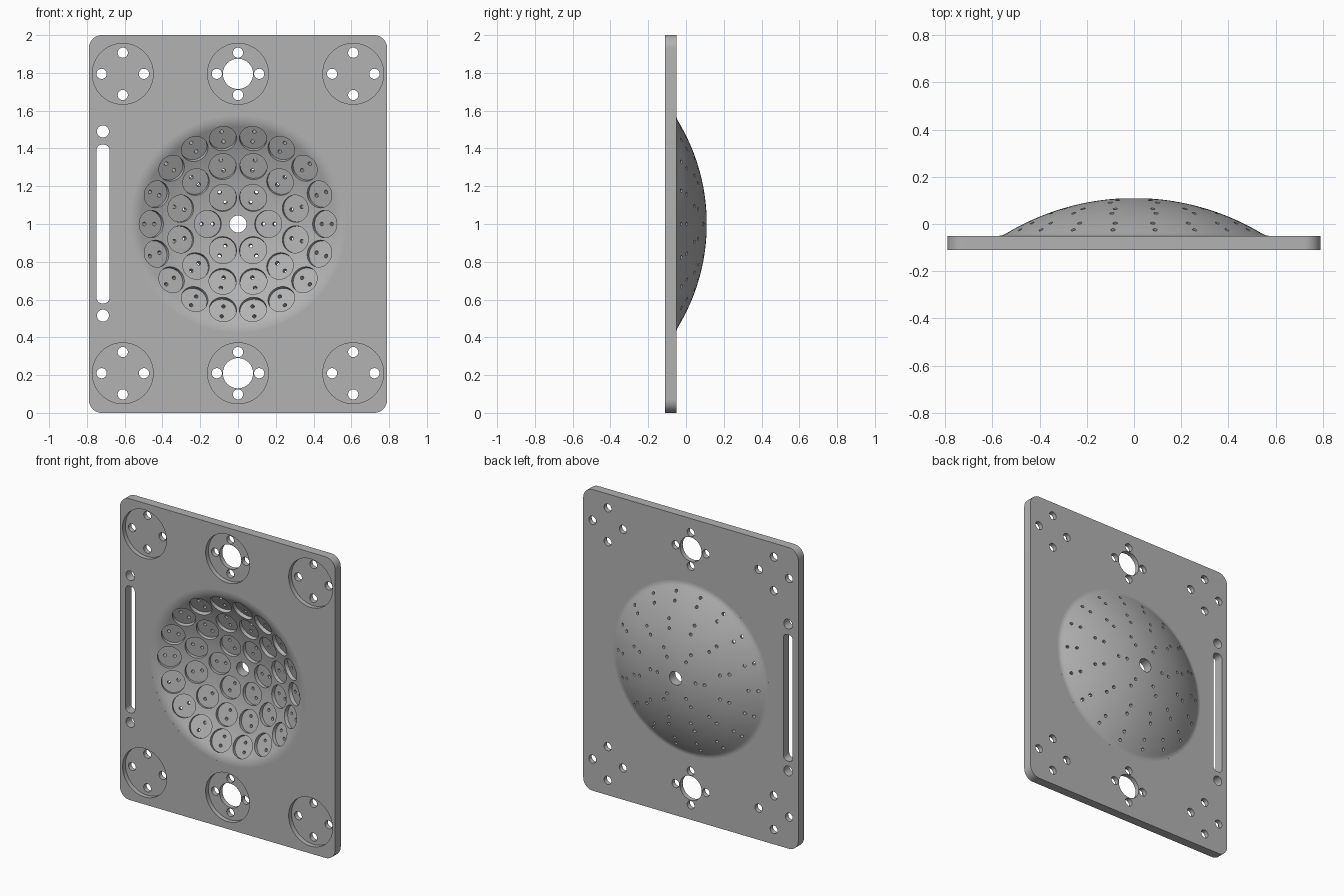
import bpy, bmesh
from math import sin, cos, asin, sqrt, pi, radians
from mathutils import Matrix, Vector

if "Cube" in bpy.data.objects:
    bpy.data.objects.remove(bpy.data.objects["Cube"], do_unlink=True)

FRONT, BACK = -0.11, -0.05        # plate faces
MID_Z = 1.0
CURVE_Y = -0.943                  # centre of the dish sphere
R_OUT, R_IN = 1.053, 0.993

grey = bpy.data.materials.new("plain grey")
grey.use_nodes = True
COLOUR = (0.45, 0.45, 0.45, 1)
grey.diffuse_color = COLOUR
grey.node_tree.nodes["Principled BSDF"].inputs["Base Color"].default_value = COLOUR


def finish(bm, name):
    bmesh.ops.recalc_face_normals(bm, faces=bm.faces)
    mesh = bpy.data.meshes.new(name)
    bm.to_mesh(mesh)
    bm.free()
    mesh.materials.append(grey)
    obj = bpy.data.objects.new(name, mesh)
    bpy.context.collection.objects.link(obj)
    return obj


def combine(target, tool, operation):
    """Apply a boolean and throw the tool away."""
    tool.hide_render = True
    mod = target.modifiers.new("cut", "BOOLEAN")
    mod.operation, mod.solver, mod.object = operation, "EXACT", tool
    bpy.context.view_layer.objects.active = target
    bpy.ops.object.modifier_apply(modifier=mod.name)
    bpy.data.objects.remove(tool, do_unlink=True)


def rounded_box(x, y, z, sx, sy, sz, radius, segments, name):
    """Box whose four edges along y are rounded."""
    bm = bmesh.new()
    bmesh.ops.create_cube(bm, size=1, matrix=Matrix.Translation((x, y, z)) @ Matrix.Diagonal((sx, sy, sz, 1)))
    edges = [e for e in bm.edges if abs((e.verts[0].co - e.verts[1].co).y) > sy / 2]
    bmesh.ops.bevel(bm, geom=edges, offset=radius, segments=segments, profile=0.5, affect="EDGES")
    return finish(bm, name)


def dish_solid(radius, fillet, face_y, cap_y, name):
    """Spherical cap blending into a plate face, spun around the y axis."""
    cy = face_y + fillet
    reach = radius + fillet
    rim = sqrt(reach ** 2 - (cy - CURVE_Y) ** 2)
    tilt = asin(rim / reach)
    pts = [(radius * sin(tilt * i / 20), CURVE_Y + radius * cos(tilt * i / 20)) for i in range(21)]
    for i in range(1, 8):
        t = tilt + (radians(2) - tilt) * i / 7
        pts.append((rim - fillet * sin(t), cy - fillet * cos(t)))
    pts += [(pts[-1][0], cap_y), (0, cap_y)]
    bm = bmesh.new()
    verts = [bm.verts.new((r, y, MID_Z)) for r, y in pts]
    edges = [bm.edges.new(pair) for pair in zip(verts, verts[1:])]
    bmesh.ops.spin(bm, geom=verts + edges, cent=(0, 0, MID_Z), axis=(0, 1, 0),
                   angle=2 * pi, steps=96, use_duplicate=False)
    bmesh.ops.remove_doubles(bm, verts=bm.verts, dist=1e-5)
    return finish(bm, name)


def cylinder(bm, start, end, radius, sides):
    start, end = Vector(start), Vector(end)
    axis = end - start
    turn = axis.to_track_quat("Z", "Y").to_matrix().to_4x4()
    bmesh.ops.create_cone(bm, cap_ends=True, segments=sides, radius1=radius, radius2=radius,
                          depth=axis.length, matrix=Matrix.Translation((start + end) / 2) @ turn)


def through(bm, x, z, radius, sides=32):
    cylinder(bm, (x, -0.3, z), (x, 0.3, z), radius, sides)


# Plate with a domed back and a hollow front
plate = rounded_box(0, (FRONT + BACK) / 2, 1, 1.58, BACK - FRONT, 2, 0.07, 10, "dished_plate")
combine(plate, dish_solid(R_OUT, 0.06, BACK, -0.08, "dome"), "UNION")
combine(plate, dish_solid(R_IN, 0.12, FRONT, -0.3, "hollow"), "DIFFERENCE")

pockets, holes = bmesh.new(), bmesh.new()

# Round recesses on the plate, each with four bolt holes
for x in (-0.61, 0, 0.61):
    for z in (0.21, 1.795):
        cylinder(pockets, (x, -0.3, z), (x, FRONT + 0.03, z), 0.161, 64)
        for dx, dz in ((1, 0), (-1, 0), (0, 1), (0, -1)):
            through(holes, x + 0.112 * dx, z + 0.112 * dz, 0.027)
        if x == 0:
            through(holes, x, z, 0.08, 48)

# Rings of tilted recesses in the dish, each with two pin holes
centre = Vector((0, CURVE_Y, MID_Z))
for ring, count, first in ((0.16, 6, 0), (0.315, 12, 15), (0.46, 18, 0)):
    for i in range(count):
        a = radians(first + 360 * i / count)
        radial = Vector((cos(a), 0, sin(a)))
        tilt = asin(ring / R_IN)
        normal = radial * sin(tilt) + Vector((0, cos(tilt), 0))
        slope = radial * cos(tilt) - Vector((0, sin(tilt), 0))
        seat = centre + normal * R_IN
        cylinder(pockets, seat - normal * 0.04, seat + normal * 0.02, 0.072, 40)
        for side in (-0.03, 0.03):
            p = seat + slope * side
            cylinder(holes, p - normal * 0.03, p + normal * 0.1, 0.01, 12)

# Centre hole and the two holes beside the slot
through(holes, 0, MID_Z, 0.045)
for z in (0.515, 1.49):
    through(holes, -0.715, z, 0.032)

combine(plate, finish(pockets, "pockets"), "DIFFERENCE")
combine(plate, finish(holes, "holes"), "DIFFERENCE")
combine(plate, rounded_box(-0.715, 0, 1, 0.068, 0.6, 0.84, 0.028, 6, "slot"), "DIFFERENCE")

# Smooth the curves, keep the plate faces flat
plate.select_set(True)
bpy.context.view_layer.objects.active = plate
bpy.ops.object.shade_smooth_by_angle(angle=radians(25))
for face in plate.data.polygons:
    if abs(face.normal.y) > 0.9999 and min(abs(face.center.y - FRONT), abs(face.center.y - BACK)) < 0.001:
        face.use_smooth = False
